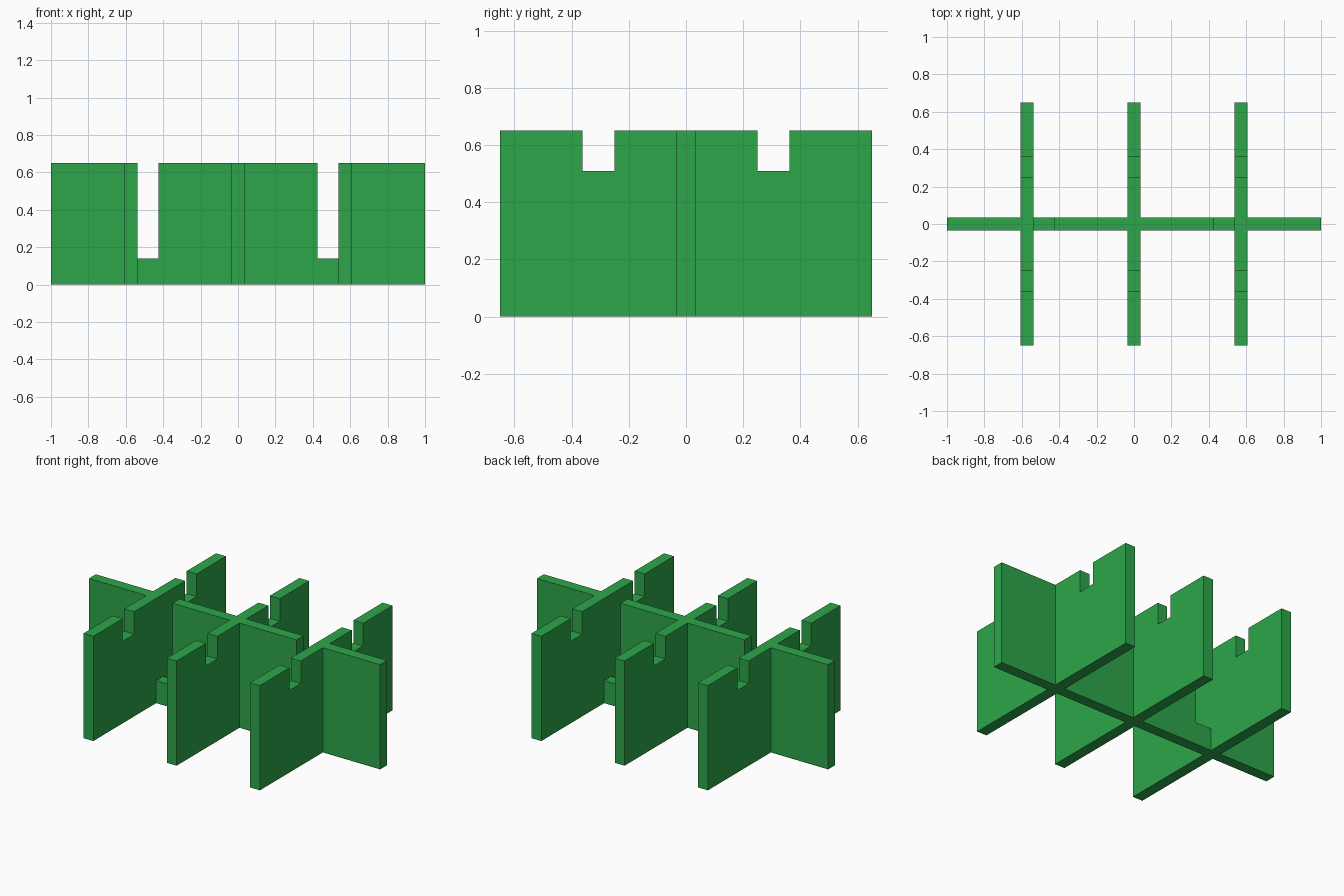
import bpy, bmesh
from mathutils import Matrix
from math import radians

if "Cube" in bpy.data.objects:
    bpy.data.objects.remove(bpy.data.objects["Cube"])

HEIGHT, HALF_THICK = 0.65, 0.034

green = bpy.data.materials.new("green")
green.diffuse_color = (0.026, 0.381, 0.068, 1)
green.use_nodes = True
green.node_tree.nodes["Principled BSDF"].inputs["Base Color"].default_value = green.diffuse_color


def notched_plate(name, half_len, notch_in, notch_out, notch_z):
    """Upright plate along x with two mirrored notches in its top edge."""
    right = [(half_len, 0), (half_len, HEIGHT), (notch_out, HEIGHT),
             (notch_out, notch_z), (notch_in, notch_z), (notch_in, HEIGHT)]
    outline = right + [(-x, z) for x, z in reversed(right)]
    bm = bmesh.new()
    face = bm.faces.new([bm.verts.new((x, -HALF_THICK, z)) for x, z in outline])
    ext = bmesh.ops.extrude_face_region(bm, geom=[face])
    bmesh.ops.translate(bm, vec=(0, 2 * HALF_THICK, 0),
                        verts=[v for v in ext["geom"] if isinstance(v, bmesh.types.BMVert)])
    bmesh.ops.recalc_face_normals(bm, faces=bm.faces)
    mesh = bpy.data.meshes.new(name)
    bm.to_mesh(mesh)
    bm.free()
    mesh.materials.append(green)
    obj = bpy.data.objects.new(name, mesh)
    bpy.context.collection.objects.link(obj)
    return obj


# Long spine; its deep notches run up to the outer cross plates
divider = notched_plate("slotted_divider", 1.0, 0.426, 0.572, 0.14)

# Three cross plates with shallow notches, fused into the spine
for x in (-0.572, 0, 0.572):
    plate = notched_plate("cross_plate", 0.65, 0.25, 0.362, 0.51)
    plate.data.transform(Matrix.Translation((x, 0, 0)) @ Matrix.Rotation(radians(90), 4, 'Z'))
    fuse = divider.modifiers.new("fuse", 'BOOLEAN')
    fuse.operation, fuse.solver, fuse.object = 'UNION', 'EXACT', plate
    bpy.context.view_layer.objects.active = divider
    bpy.ops.object.modifier_apply(modifier=fuse.name)
    bpy.data.objects.remove(plate)
